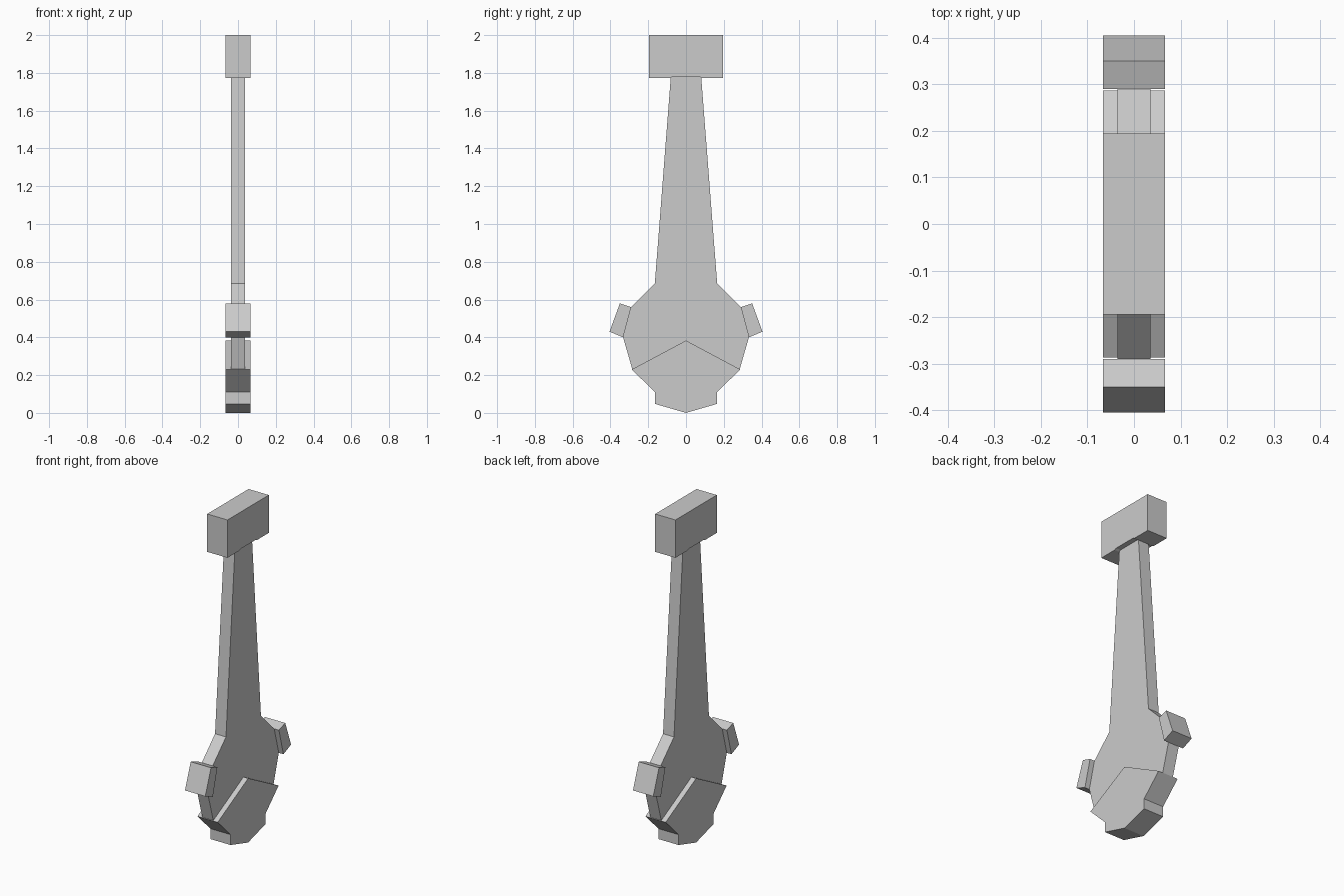
import bpy
import bmesh

if "Cube" in bpy.data.objects:
    bpy.data.objects.remove(bpy.data.objects["Cube"])


def slab(name, profile, half_x):
    """Extrude a closed (y, z) outline along x."""
    bm = bmesh.new()
    face = bm.faces.new([bm.verts.new((-half_x, y, z)) for y, z in profile])
    ext = bmesh.ops.extrude_face_region(bm, geom=[face])
    moved = [v for v in ext["geom"] if isinstance(v, bmesh.types.BMVert)]
    bmesh.ops.translate(bm, verts=moved, vec=(2 * half_x, 0, 0))
    bmesh.ops.recalc_face_normals(bm, faces=bm.faces)
    mesh = bpy.data.meshes.new(name)
    bm.to_mesh(mesh)
    bm.free()
    obj = bpy.data.objects.new(name, mesh)
    bpy.context.collection.objects.link(obj)
    return obj


def mirrored(half):
    """Complete a +y half outline, leaving points on the centre line single."""
    return half + [(-y, z) for y, z in reversed(half) if y > 0]


THICK, THIN = 0.067, 0.036

# Top block, with the shallow seat for the neck underneath
slab("top_block", mirrored([(0.195, 2.0), (0.195, 1.774), (0.083, 1.774),
                            (0.07, 1.78)]), THICK)

# Tapering neck widening into the faceted round body
slab("neck_and_body", mirrored([(0.08, 1.785), (0.165, 0.685), (0.29, 0.56),
                                (0.333, 0.40), (0.284, 0.23), (0.0, 0.37)]), THIN)

# Thick lower cap
slab("lower_cap", mirrored([(0.0, 0.383), (0.287, 0.23), (0.165, 0.11),
                            (0.165, 0.048), (0.0, 0.0)]), THICK)

# Side lugs
for side, label in ((1, "back"), (-1, "front")):
    outline = [(0.29, 0.56), (0.35, 0.58), (0.405, 0.43), (0.333, 0.40)]
    slab(label + "_lug", [(side * y, z) for y, z in outline], THICK)
